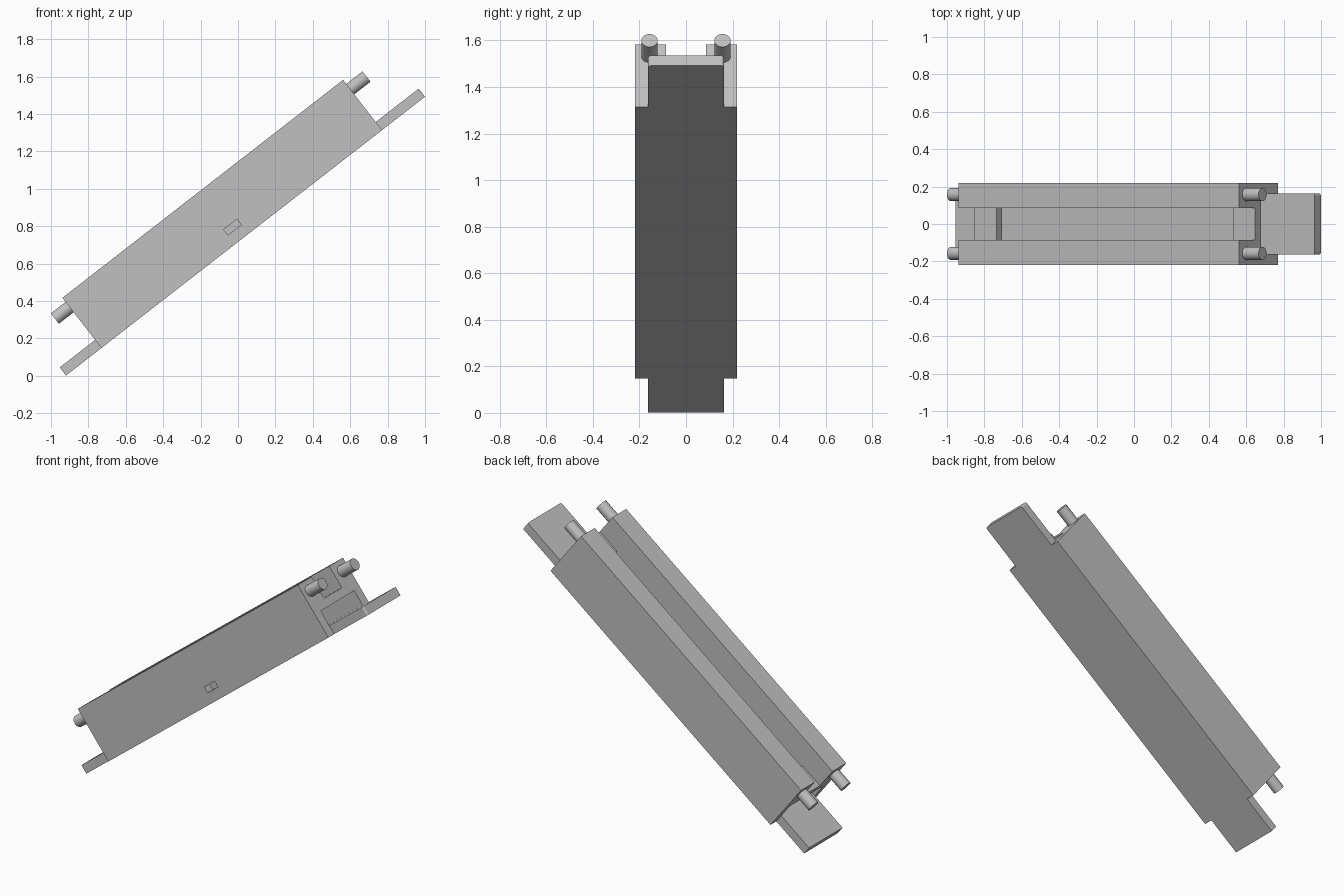
import bpy, bmesh, math
from mathutils import Matrix

if "Cube" in bpy.data.objects:
    bpy.data.objects.remove(bpy.data.objects["Cube"])

grey = bpy.data.materials.new("light_grey")
grey.use_nodes = True
COLOUR = (0.53, 0.53, 0.53, 1)
grey.diffuse_color = COLOUR
grey.node_tree.nodes["Principled BSDF"].inputs["Base Color"].default_value = COLOUR

# Parts are built along a level beam, then leaned by this transform
LEAN = Matrix.Translation((0.02, 0, 0.731)) @ Matrix.Rotation(-math.radians(37.83), 4, 'Y')

HALF, HEIGHT, WIDE = 0.95, 0.34, 0.22      # beam half length, height, half width
FLOOR, CEILING, SHELF = 0.055, 0.15, 0.2   # heights inside the beam
INNER, SLOT, BRIDGE = 0.163, 0.086, 0.802  # cavity and slot half widths, bridge start


def finish(name, bm):
    bmesh.ops.recalc_face_normals(bm, faces=bm.faces)
    mesh = bpy.data.meshes.new(name)
    bm.to_mesh(mesh)
    bm.free()
    mesh.materials.append(grey)
    obj = bpy.data.objects.new(name, mesh)
    bpy.context.collection.objects.link(obj)
    obj.matrix_world = LEAN
    return obj


def box(name, low, high, round_end=0):
    bm = bmesh.new()
    bmesh.ops.create_cube(bm, size=1)
    for v in bm.verts:
        v.co = [l + (c + 0.5) * (h - l) for l, h, c in zip(low, high, v.co)]
    if round_end:
        # soften the upright corners of the outer end
        end = max(low[0] * round_end, high[0] * round_end) * round_end
        edges = [e for e in bm.edges if all(abs(v.co.x - end) < 1e-4 for v in e.verts)
                 and abs(e.verts[0].co.y - e.verts[1].co.y) < 1e-4]
        bmesh.ops.bevel(bm, geom=edges, offset=0.012, segments=3, affect='EDGES', profile=0.5)
    return finish(name, bm)


def cut(target, low, high):
    cutter = box("cutter", low, high)
    cutter.hide_render = True
    mod = target.modifiers.new("cut", 'BOOLEAN')
    mod.operation, mod.solver, mod.object = 'DIFFERENCE', 'EXACT', cutter
    bpy.context.view_layer.update()
    bpy.context.view_layer.objects.active = target
    bpy.ops.object.modifier_apply(modifier=mod.name)
    bpy.data.objects.remove(cutter)


# Hollow beam: through tunnel, open slot on top, lower bridges at both ends
beam = box("hollow_beam", (-HALF, -WIDE, 0), (HALF, WIDE, HEIGHT))
cut(beam, (-1.5, -INNER, FLOOR), (1.5, INNER, CEILING))
cut(beam, (-BRIDGE, -SLOT, FLOOR + 0.04), (BRIDGE, SLOT, 1))
cut(beam, (-1.5, -SLOT, SHELF), (1.5, SLOT, 1))
# Small socket in the front side
cut(beam, (-0.045, -1, 0.062), (0.045, -WIDE + 0.05, 0.1))

# Flat tongues at both ends
box("upper_tongue", (HALF, -INNER, 0), (1.24, INNER, FLOOR), 1)
box("lower_tongue", (-1.19, -INNER, 0), (-HALF, INNER, FLOOR))

# Round pegs, two at each end
for end, tip in (("upper", 1.06), ("lower", -1.05)):
    root = math.copysign(HALF, tip)
    for side, y in (("front", -0.157), ("back", 0.157)):
        bm = bmesh.new()
        place = Matrix.Translation(((root + tip) / 2, y, 0.277)) @ Matrix.Rotation(math.pi / 2, 4, 'Y')
        bmesh.ops.create_cone(bm, cap_ends=True, segments=32, radius1=0.035, radius2=0.035,
                              depth=abs(tip - root), matrix=place)
        peg = finish(f"{end}_{side}_peg", bm)
        bpy.ops.object.select_all(action='DESELECT')
        peg.select_set(True)
        bpy.context.view_layer.objects.active = peg
        bpy.ops.object.shade_smooth_by_angle()
